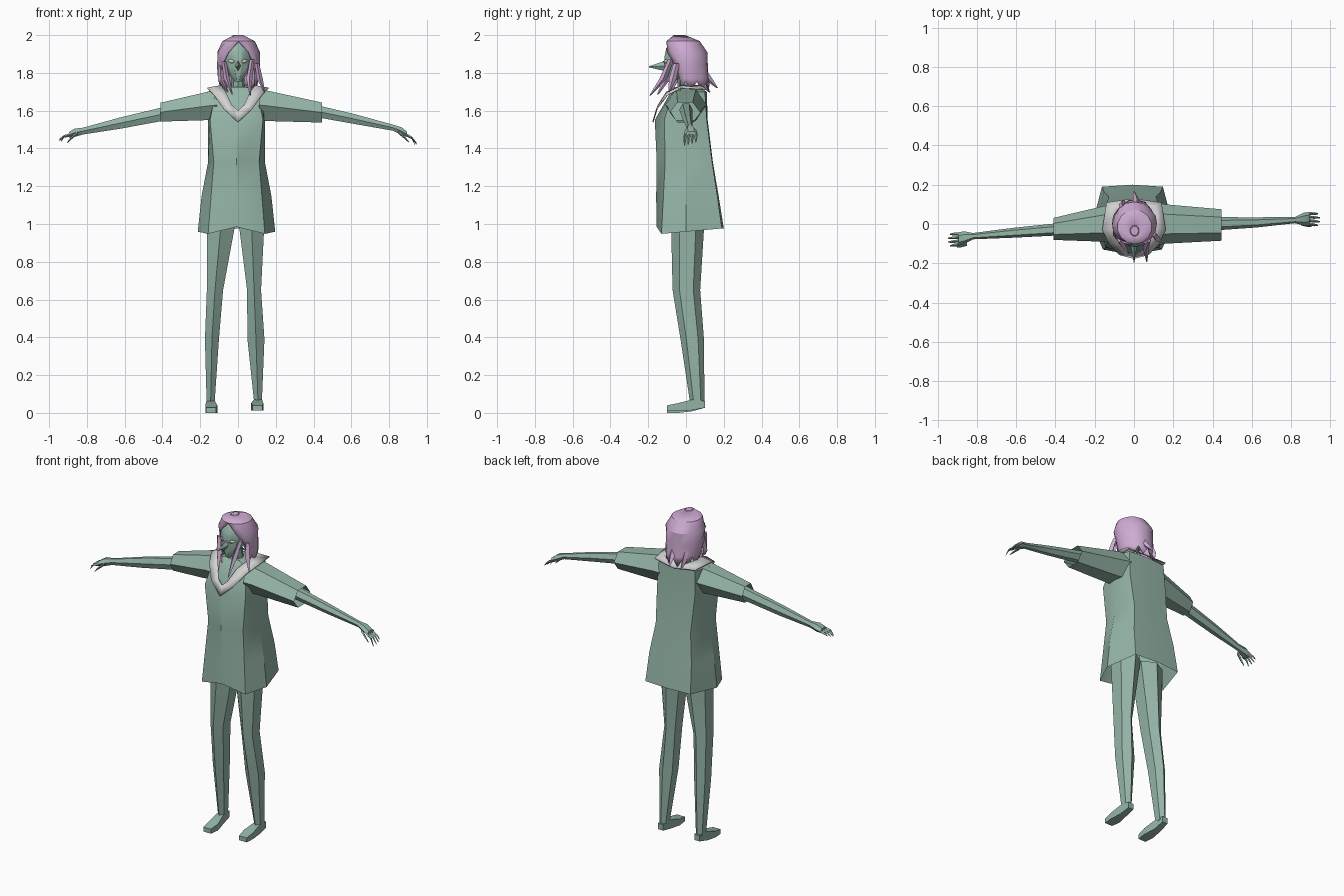
import bpy, bmesh, math, random
from math import sin, cos, pi, radians

random.seed(4)


def material(name, rgb):
    m = bpy.data.materials.new(name)
    m.diffuse_color = (*rgb, 1)
    return m


GREEN = material("sage green", (0.30, 0.46, 0.385))
LILAC = material("lilac hair", (0.62, 0.41, 0.65))
PALE = material("pale grey", (0.66, 0.65, 0.65))


def finish(name, bm, mat, thick=0):
    bmesh.ops.recalc_face_normals(bm, faces=bm.faces)
    me = bpy.data.meshes.new(name)
    bm.to_mesh(me)
    bm.free()
    me.materials.append(mat)
    ob = bpy.data.objects.new(name, me)
    bpy.context.collection.objects.link(ob)
    if thick:
        ob.modifiers.new("thickness", 'SOLIDIFY').thickness = thick
    bpy.ops.object.select_all(action='DESELECT')
    ob.select_set(True)
    bpy.context.view_layer.objects.active = ob
    bpy.ops.object.shade_smooth_by_angle(angle=radians(30))
    return ob


def loft(name, rings, mat, closed=True, caps=(True, True), thick=0):
    """Skin a list of equal-length point rows."""
    bm = bmesh.new()
    rows = [[bm.verts.new(p) for p in r] for r in rings]
    n = len(rows[0])
    for a, b in zip(rows, rows[1:]):
        for i in range(n if closed else n - 1):
            j = (i + 1) % n
            bm.faces.new((a[i], a[j], b[j], b[i]))
    if closed and caps[0]:
        bm.faces.new(rows[0])
    if closed and caps[1]:
        bm.faces.new(rows[-1])
    bmesh.ops.remove_doubles(bm, verts=bm.verts, dist=0.0005)
    return finish(name, bm, mat, thick)


def tube(name, axis, sections, mat, sides=6, turn=0.0, caps=(True, True)):
    """Sections are (x, y, z, half size 1, half size 2) across the axis."""
    angs = [turn + 2 * pi * i / sides for i in range(sides)]
    mu, mv = max(cos(a) for a in angs), max(sin(a) for a in angs)
    rings = []
    for x, y, z, r1, r2 in sections:
        ring = []
        for a in angs:
            u, v = r1 * cos(a) / mu, r2 * sin(a) / mv
            ring.append({'x': (x, y + u, z + v), 'y': (x + u, y, z + v),
                         'z': (x + u, y + v, z)}[axis])
        rings.append(ring)
    return loft(name, rings, mat, caps=caps)


# Dress: front middle, then front corner, side and back corner on each side
def dress_ring(z, front, fc, side, bc, back, tilt=0.0, cx=-0.008):
    half = [fc, side, bc]
    pts = [(0, front)] + half + [(0, back)] + [(-x, y) for x, y in half[::-1]]
    return [(x + cx, y, z + tilt * (y + 0.16)) for x, y in pts]


dress = [
    dress_ring(0.945, -0.16, (0.15, -0.13), (0.205, 0.0), (0.155, 0.19), 0.20, 0.09),
    dress_ring(1.14, -0.158, (0.135, -0.12), (0.185, 0.0), (0.145, 0.165), 0.172, 0.04),
    dress_ring(1.33, -0.155, (0.12, -0.11), (0.15, 0.0), (0.12, 0.138), 0.142),
    dress_ring(1.55, -0.165, (0.14, -0.115), (0.15, 0.0), (0.13, 0.11), 0.115),
    dress_ring(1.70, -0.08, (0.11, -0.07), (0.155, 0.0), (0.125, 0.10), 0.11),
    dress_ring(1.725, -0.06, (0.05, -0.05), (0.08, 0.01), (0.05, 0.06), 0.07),
]
# Raise the middle of the front hem
dress[0][0] = (dress[0][0][0], -0.155, 0.985)
loft("dress", dress, GREEN, caps=(False, True))

# Collar: pairs of inner and outer edge points, mirrored across x
half = [((0, -.160, 1.60), (0, -.178, 1.54)),
        ((.032, -.150, 1.63), (.075, -.158, 1.61)),
        ((.065, -.105, 1.70), (.128, -.100, 1.685)),
        ((.09, -.02, 1.735), (.162, -.03, 1.722)),
        ((.085, .075, 1.735), (.14, .11, 1.715)),
        ((0, .085, 1.735), (0, .13, 1.70))]
mirror = [[(-x, y, z) for x, y, z in pair] for pair in half[-2:0:-1]]
loft("collar", half + mirror + half[:1], PALE, closed=False, thick=0.006)

# Sleeves
tube("left_sleeve", 'x', [(-.11, 0, 1.63, .10, .08), (-.16, 0, 1.625, .09, .075),
                          (-.41, -.025, 1.592, .056, .05)], GREEN,
     caps=(True, False))
tube("right_sleeve", 'x', [(.11, 0, 1.63, .11, .08), (.16, 0, 1.625, .10, .08),
                           (.445, -.005, 1.59, .08, .053)], GREEN,
     caps=(True, False))

# Bare arms with palms
tube("left_arm", 'x', [(-.36, -.025, 1.59, .032, .037), (-.62, -.045, 1.535, .025, .03),
                       (-.82, -.062, 1.492, .016, .018), (-.865, -.07, 1.483, .033, .022),
                       (-.895, -.077, 1.472, .034, .015)], GREEN)
tube("right_arm", 'x', [(.38, 0, 1.605, .035, .033), (.62, .008, 1.555, .026, .026),
                        (.82, .02, 1.51, .016, .016), (.865, .025, 1.492, .033, .02),
                        (.895, .027, 1.475, .034, .014)], GREEN)

# Fingers and thumbs
for side, s, cy, z0, z1 in (("left", -1, -.077, 1.472, 1.445),
                            ("right", 1, .027, 1.475, 1.425)):
    for k in range(4):
        f = k - 1.5
        tip = 0.95 - 0.008 * abs(f)
        tube(f"{side}_finger_{k + 1}", 'x',
             [(s * .885, cy + f * .017, z0, .008, .009),
              (s * .92, cy + f * .019 - .003, (z0 + z1) / 2 + .006, .007, .007),
              (s * tip, cy + f * .02 - .005, z1 + .006 * f, .003, .003)], GREEN, 4)
    tube(f"{side}_thumb", 'x', [(s * .85, cy - .025, z0 + .01, .009, .009),
                                (s * .885, cy - .036, z0 - .02, .007, .007),
                                (s * .905, cy - .038, z0 - .042, .003, .003)], GREEN, 4)

# Legs and feet
legs = {"left": ((-.085, .08), (-.122, .043), (-.138, .037), (-.145, .021)),
        "right": ((.07, .072), (.085, .037), (.095, .045), (.106, .02))}
depth = ((1.05, .01, .09), (.65, .002, .073), (.39, .033, .062), (.05, .06, .038))
for side, cols in legs.items():
    tube(f"{side}_leg", 'z', [(x, y, z, rx, ry) for (x, rx), (z, y, ry)
                              in zip(cols, depth)], GREEN, 6, pi / 6)
    fx, s = cols[-1][0], (-1 if side == "left" else 1)
    lift = 0 if side == "left" else .012
    tube(f"{side}_foot", 'y', [(fx, .10, .045, .018, .018),
                               (fx, .03, .036 + lift / 2, .022, .028),
                               (fx + s * -.004, -.04, .02 + lift, .032, .02),
                               (fx + s * -.002, -.10, .014 + lift, .026, .014)],
         GREEN, 4, pi / 4)

# Neck, head and pointed nose
tube("neck", 'z', [(0, .0, 1.66, .045, .045), (0, -.01, 1.75, .033, .035),
                   (0, -.02, 1.83, .036, .04)], GREEN, 8)
tube("head", 'z', [(0, -.085, 1.755, .018, .022), (0, -.065, 1.785, .042, .05),
                   (0, -.04, 1.83, .066, .075), (0, -.03, 1.88, .076, .085),
                   (0, -.025, 1.93, .07, .08), (0, -.02, 1.97, .04, .05)],
     GREEN, 12, pi / 12)
tube("nose", 'y', [(0, -.095, 1.84, .019, .034), (0, -.135, 1.835, .012, .02),
                   (0, -.195, 1.832, .002, .003)], GREEN, 4)

# Eyes as thin plates
for side, s in (("left", -1), ("right", 1)):
    loft(f"{side}_eye", [[(s * .017, -.119, 1.857), (s * .034, -.111, 1.85),
                          (s * .054, -.099, 1.863)],
                         [(s * .017, -.119, 1.861), (s * .034, -.111, 1.872),
                          (s * .054, -.099, 1.868)]], PALE, closed=False, thick=.003)

# Hair shell: open at the face, ragged along the bottom
COLS = 14
rows = []
for z, rx, ry, cy, reach in ((2.0, .025, .03, -.035, 180), (1.968, .088, .088, -.015, 180),
                             (1.91, .117, .113, -.003, 152), (1.84, .112, .106, .008, 130),
                             (1.77, .106, .102, .016, 120), (1.725, .098, .108, .018, 118)):
    row = []
    for i in range(COLS + 1):
        a = radians(reach) * (2 * i / COLS - 1)
        k = 1 if z > 1.95 else random.uniform(.95, 1.04)
        dz = (.03 if i % 2 else -.02) if z < 1.75 else 0
        row.append((.003 + k * rx * sin(a), cy + k * ry * cos(a), z + dz))
    rows.append(row)
loft("hair", rows, LILAC, closed=False, thick=0.006)
tube("hair_crown", 'z', [(.003, -.035, 1.985, .035, .04), (.003, -.035, 2.0, .02, .024)],
     LILAC, 8)

# Loose locks: root, bend and tip
locks = [((.075, -.08, 1.87), (.06, -.12, 1.77), (.065, -.19, 1.68)),
         ((-.075, -.08, 1.86), (-.06, -.10, 1.77), (-.03, -.15, 1.685)),
         ((.10, -.05, 1.85), (.115, -.07, 1.77), (.14, -.09, 1.70)),
         ((-.095, -.04, 1.84), (-.09, -.06, 1.76), (-.055, -.08, 1.70)),
         ((.02, .09, 1.82), (.01, .125, 1.76), (0, .165, 1.72)),
         ((-.06, .07, 1.82), (-.06, .10, 1.75), (-.05, .12, 1.70))]
for n, (root, bend, tip) in enumerate(locks):
    tube(f"hair_lock_{n + 1}", 'z', [(*root, .012, .016), (*bend, .016, .02),
                                     (*tip, .003, .004)], LILAC, 4)
